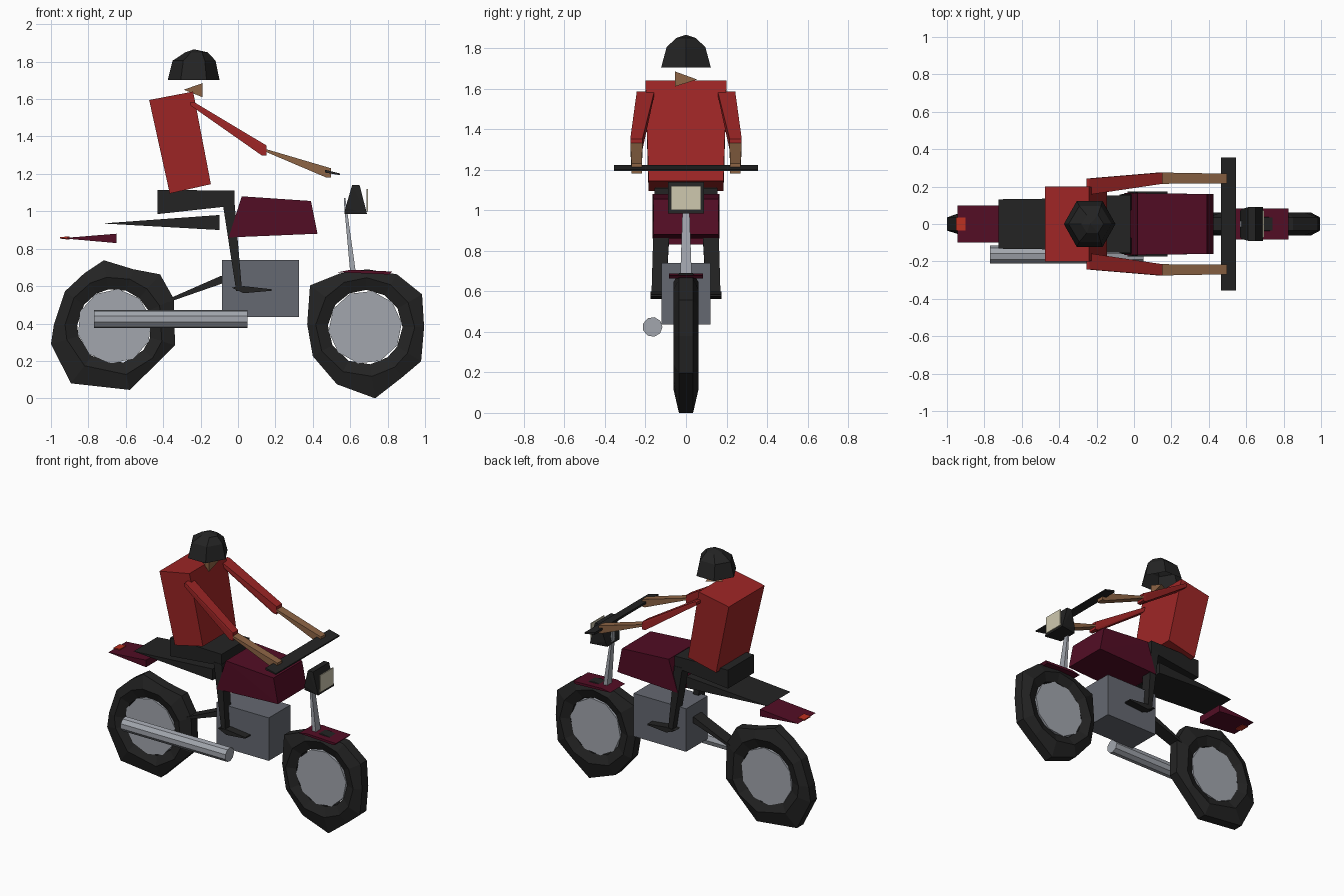
import bpy, bmesh, math
from mathutils import Vector

if "Cube" in bpy.data.objects:
    bpy.data.objects.remove(bpy.data.objects["Cube"])


def material(name, r, g, b):
    m = bpy.data.materials.new(name)
    m.diffuse_color = (r, g, b, 1)
    m.use_nodes = True
    m.node_tree.nodes["Principled BSDF"].inputs["Base Color"].default_value = m.diffuse_color
    return m


BLACK = material("black", .017, .017, .017)
SILVER = material("silver", .36, .38, .42)
GREY = material("engine_grey", .13, .14, .165)
MAROON = material("maroon", .085, .004, .018)
RED = material("jacket_red", .34, .019, .019)
SKIN = material("skin", .27, .13, .06)
CREAM = material("lamp_cream", .62, .58, .43)
LAMP_RED = material("tail_red", .5, .03, .015)


def finish(name, bm, mat):
    bmesh.ops.recalc_face_normals(bm, faces=bm.faces)
    me = bpy.data.meshes.new(name)
    bm.to_mesh(me)
    bm.free()
    me.materials.append(mat)
    ob = bpy.data.objects.new(name, me)
    bpy.context.collection.objects.link(ob)
    return ob


def hull(name, points, mat):
    bm = bmesh.new()
    for p in points:
        bm.verts.new(p)
    bmesh.ops.remove_doubles(bm, verts=bm.verts, dist=1e-5)
    res = bmesh.ops.convex_hull(bm, input=bm.verts)
    junk = {v for v in res["geom_interior"] + res["geom_unused"]
            if isinstance(v, bmesh.types.BMVert) and v.is_valid}
    bmesh.ops.delete(bm, geom=list(junk), context='VERTS')
    return finish(name, bm, mat)


def corners(c, h):
    return [Vector(c) + Vector((i * h[0], j * h[1], k * h[2]))
            for i in (-1, 1) for j in (-1, 1) for k in (-1, 1)]


def beam(name, c0, h0, c1, h1, mat):
    """Tapered bar joining two small boxes (centre, half size)."""
    return hull(name, corners(c0, h0) + corners(c1, h1), mat)


def slab(name, profile, mat):
    """Side profile of (x, z, half width)."""
    return hull(name, [(x, s * w, z) for x, z, w in profile for s in (-1, 1)], mat)


def cylinder(name, c, r, depth, sides, rot, mat):
    bpy.ops.mesh.primitive_cylinder_add(vertices=sides, radius=r, depth=depth,
                                        location=c, rotation=rot)
    ob = bpy.context.object
    ob.name = name
    ob.data.materials.append(mat)


def tyre(name, cx, cz, outline):
    """Rough low-poly ring whose tread follows an uneven outline."""
    bm = bmesh.new()
    rings = []
    for x, z in outline:
        d = Vector((x - cx, 0, z - cz))
        R, d = d.length, d.normalized()
        section = [(.2, -.035), (.265, -.062), (R, -.035),
                   (R, .035), (.265, .062), (.2, .035)]
        rings.append([bm.verts.new((cx + d.x * r, y, cz + d.z * r)) for r, y in section])
    n = len(rings)
    for i in range(n):
        a, b = rings[i], rings[(i + 1) % n]
        for j in range(6):
            k = (j + 1) % 6
            bm.faces.new((a[j], a[k], b[k], b[j]))
    finish(name, bm, BLACK)


# Wheels
tyre("front_tyre", .68, .38, [
    (.385, .604), (.545, .668), (.69, .69), (.85, .663), (.984, .556), (.995, .38),
    (.979, .198), (.877, .112), (.733, 0), (.529, .075), (.40, .225), (.37, .396)])
tyre("rear_tyre", -.66, .385, [
    (-.717, .738), (-.56, .69), (-.417, .663), (-.342, .53), (-.337, .283), (-.428, .193),
    (-.578, .045), (-.893, .08), (-1, .29), (-.984, .396), (-.925, .572), (-.82, .67)])
cylinder("front_hub", (.68, 0, .38), .197, .084, 10, (math.pi / 2, .2, 0), SILVER)
cylinder("rear_hub", (-.66, 0, .385), .2, .084, 10, (math.pi / 2, .1, 0), SILVER)

# Engine, exhaust and frame
beam("engine", (-.085, 0, .588), (0, .12, .152), (.325, 0, .588), (0, .12, .152), GREY)
cylinder("exhaust", (-.36, -.165, .424), .049, .82, 9, (0, math.pi / 2, 0), SILVER)
beam("swing_arm", (-.39, 0, .515), (.01, .045, .004), (-.085, 0, .635), (.01, .045, .018), BLACK)
beam("front_fork", (.57, 0, 1.06), (.004, .015, .01), (.615, 0, .67), (.014, .028, .01), SILVER)

# Bodywork
slab("tank", [(-.05, .86, .165), (.02, 1.08, .165), (.39, 1.055, .16), (.425, .88, .16)], MAROON)
slab("seat", [(-.725, .935, .132), (-.1, .98, .14), (-.1, .9, .14)], BLACK)
slab("tail", [(-.945, .856, .1), (-.65, .88, .1), (-.65, .83, .1)], MAROON)
slab("tail_light", [(-.951, .854, .035), (-.951, .862, .035), (-.90, .866, .035),
                    (-.90, .848, .035)], LAMP_RED)
slab("front_fender", [(.535, .674, .083), (.60, .687, .083), (.825, .678, .083),
                      (.81, .662, .083)], MAROON)

# Handlebar and headlight
slab("handlebar", [(.465, 1.222, .356), (.465, 1.207, .356), (.545, 1.202, .356),
                   (.545, 1.193, .356)], BLACK)
slab("headlight", [(.568, .985, .07), (.575, 1.02, .08), (.61, 1.14, .09), (.65, 1.14, .09),
                   (.69, .985, .09)], BLACK)
slab("headlight_lens", [(.688, 1.0, .073), (.695, 1.0, .073), (.688, 1.12, .073),
                        (.695, 1.12, .073)], CREAM)

# Rider body
slab("torso", [(-.475, 1.595, .2), (-.24, 1.64, .2), (-.145, 1.145, .185), (-.365, 1.095, .185)], RED)
slab("hips", [(-.43, .985, .145), (-.43, 1.115, .145), (-.02, 1.11, .155), (-.02, 1.03, .155)], BLACK)
for side, s in (("left", 1), ("right", -1)):
    beam(side + "_upper_arm", (-.245, .2 * s, 1.575), (.008, .043, .01),
         (.14, .245 * s, 1.325), (.012, .03, .027), RED)
    beam(side + "_forearm", (.15, .245 * s, 1.325), (.004, .03, .006),
         (.485, .243 * s, 1.205), (.012, .026, .025), SKIN)
    beam(side + "_leg", (-.048, .115 * s, 1.03), (.03, .042, .01),
         (.005, .135 * s, .585), (.015, .035, .01), BLACK)
    slab_pts = [(x, y * s, z) for x, z in ((-.035, .592), (.03, .6), (.03, .562), (.18, .583), (.18, .575))
                for y in (.115, .175)]
    hull(side + "_foot", slab_pts, BLACK)

# Chin and helmet
hull("chin", [(-.29, 0, 1.65), (-.19, -.055, 1.685), (-.19, -.055, 1.61), (-.19, .055, 1.645)], SKIN)
bm = bmesh.new()
levels = []
for z, cx, rx, ry, in ((1.703, -.237, .138, .142), (1.805, -.235, .115, .11), (1.85, -.222, .06, .055)):
    levels.append([bm.verts.new((cx - rx * math.cos(a) * (1 if i in (0,) else 1.0),
                                 ry * math.sin(a), z))
                   for i, a in ((i, i * math.tau / 6) for i in range(6))])
for lo, up in zip(levels, levels[1:]):
    for i in range(6):
        j = (i + 1) % 6
        bm.faces.new((lo[i], lo[j], up[j], up[i]))
top = bm.verts.new((-.235, 0, 1.866))
for i in range(6):
    bm.faces.new((levels[-1][i], levels[-1][(i + 1) % 6], top))
finish("helmet", bm, BLACK)
